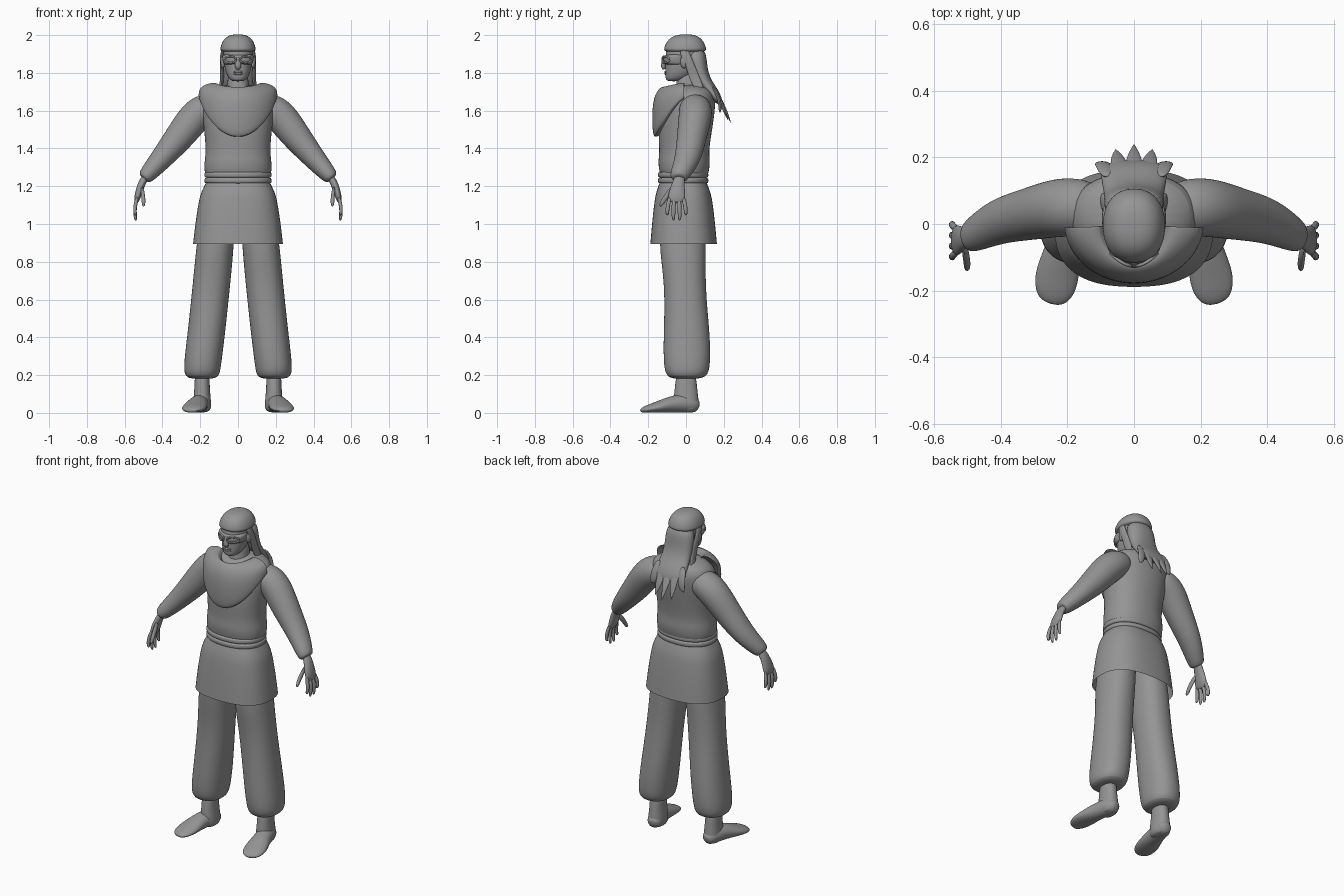
import bpy, bmesh
from math import sin, cos, pi, copysign
from mathutils import Vector

if "Cube" in bpy.data.objects:
    bpy.data.objects.remove(bpy.data.objects["Cube"])

grey = bpy.data.materials.new("plain grey")
grey.use_nodes = True
tone = (.3, .3, .3, 1)
grey.diffuse_color = tone
grey.node_tree.nodes["Principled BSDF"].inputs["Base Color"].default_value = tone


def finish(name, bm, mirror=False, levels=2):
    """Turn a bmesh into a smooth object, optionally mirrored across x."""
    bmesh.ops.recalc_face_normals(bm, faces=bm.faces)
    mesh = bpy.data.meshes.new(name)
    bm.to_mesh(mesh)
    bm.free()
    mesh.materials.append(grey)
    obj = bpy.data.objects.new(name, mesh)
    bpy.context.collection.objects.link(obj)
    if mirror:
        obj.modifiers.new("mirror", "MIRROR").use_mirror_merge = False
    if levels:
        smooth = obj.modifiers.new("smooth", "SUBSURF")
        smooth.levels = smooth.render_levels = levels
    bpy.ops.object.select_all(action="DESELECT")
    obj.select_set(True)
    bpy.context.view_layer.objects.active = obj
    bpy.ops.object.shade_smooth_by_angle(angle=pi / 4)


def skin(name, rings, caps=True, mirror=False):
    """Bridge closed rings of points into one surface."""
    bm = bmesh.new()
    rows = [[bm.verts.new(point) for point in ring] for ring in rings]
    for low, high in zip(rows, rows[1:]):
        for i in range(len(low)):
            bm.faces.new((low[i - 1], low[i], high[i], high[i - 1]))
    if caps:
        bm.faces.new(rows[0])
        bm.faces.new(rows[-1])
    finish(name, bm, mirror)


def circle(count):
    return [(cos(2 * pi * i / count), sin(2 * pi * i / count)) for i in range(count)]


def ring(z, half, front, back, x=0, square=.9):
    """Level oval with a half width and a front and back limit."""
    middle, depth = (front + back) / 2, (back - front) / 2
    return [(x + half * copysign(abs(c) ** square, c),
             middle + depth * copysign(abs(s) ** square, s), z) for c, s in circle(24)]


def joint(x, y, z, wide, thick):
    """One stop on a limb: position, radius along its axis, other radius."""
    return Vector((x, y, z)), wide, thick


def limb(name, joints, axis=(0, 1, 0), count=16, mirror=True):
    """Ovals set square to the path through the joints."""
    rings = []
    for k, (place, wide, thick) in enumerate(joints):
        ahead, behind = joints[min(k + 1, len(joints) - 1)], joints[max(k - 1, 0)]
        along = (ahead[0] - behind[0]).normalized()
        across = Vector(axis)
        across = (across - along * across.dot(along)).normalized()
        normal = along.cross(across)
        rings.append([place + across * wide * c + normal * thick * s for c, s in circle(count)])
    skin(name, rings, mirror=mirror)


def blob(name, centre, size, mirror=False):
    bm = bmesh.new()
    bmesh.ops.create_uvsphere(bm, u_segments=16, v_segments=10, radius=1)
    for vert in bm.verts:
        vert.co = Vector(centre) + vert.co * Vector(size)
    finish(name, bm, mirror, levels=0)


# Tunic body, bloused over the belt
skin("tunic", [ring(z=1.23, half=.15, front=-.12, back=.1),
               ring(z=1.26, half=.18, front=-.14, back=.12),
               ring(z=1.33, half=.18, front=-.15, back=.13),
               ring(z=1.38, half=.17, front=-.14, back=.12),
               ring(z=1.5, half=.18, front=-.15, back=.14),
               ring(z=1.64, half=.2, front=-.13, back=.16),
               ring(z=1.7, half=.18, front=-.08, back=.15),
               ring(z=1.74, half=.09, front=-.04, back=.1)])

# Belt of two wraps
for name, height in (("belt_upper", 1.26), ("belt_lower", 1.23)):
    wrap = []
    for rise, swell in ((-.02, 0), (-.01, .01), (.01, .01), (.02, 0)):
        wrap.append(ring(z=height + rise, half=.17 + swell, front=-.14 - swell, back=.11 + swell))
    skin(name, wrap)

# Flared skirt, open at the hem
skirt = []
for step in range(7):
    fall = step / 6
    flare = fall ** .5
    skirt.append(ring(z=1.22 - fall * .325, half=.17 + flare * .07,
                      front=-.14 - flare * .05, back=.11 + flare * .055, square=.8))
skin("skirt", skirt, caps=False)

# Trousers gathered at the ankle
skin("trouser_leg", [ring(x=.1, z=1.1, half=.09, front=-.12, back=.09),
                     ring(x=.12, z=.9, half=.1, front=-.15, back=.11),
                     ring(x=.14, z=.68, half=.1, front=-.11, back=.1),
                     ring(x=.17, z=.4, half=.1, front=-.12, back=.13),
                     ring(x=.19, z=.24, half=.1, front=-.12, back=.13),
                     ring(x=.19, z=.19, half=.09, front=-.1, back=.11),
                     ring(x=.19, z=.18, half=.05, front=-.06, back=.06)], mirror=True)

# Bare feet turned outward
skin("ankle", [ring(x=.19, z=.24, half=.04, front=-.05, back=.05),
               ring(x=.19, z=.12, half=.04, front=-.06, back=.06),
               ring(x=.19, z=.05, half=.05, front=-.07, back=.07),
               ring(x=.19, z=0, half=.045, front=-.06, back=.065)], mirror=True)
limb("foot", [joint(x=.18, y=.07, z=.03, wide=.03, thick=.03),
              joint(x=.19, y=.03, z=.05, wide=.05, thick=.05),
              joint(x=.21, y=-.06, z=.05, wide=.05, thick=.05),
              joint(x=.23, y=-.15, z=.03, wide=.07, thick=.03),
              joint(x=.24, y=-.21, z=.02, wide=.06, thick=.02),
              joint(x=.25, y=-.24, z=.01, wide=.03, thick=.01)], axis=(1, .3, 0))

# Sleeves with soft cuffs
limb("sleeve", [joint(x=.1, y=.05, z=1.63, wide=.07, thick=.06),
                joint(x=.17, y=.05, z=1.61, wide=.09, thick=.09),
                joint(x=.23, y=.05, z=1.57, wide=.09, thick=.09),
                joint(x=.31, y=.03, z=1.46, wide=.08, thick=.08),
                joint(x=.41, y=.01, z=1.34, wide=.07, thick=.06),
                joint(x=.49, y=-.04, z=1.25, wide=.05, thick=.045),
                joint(x=.5, y=-.04, z=1.24, wide=.04, thick=.03)])

# Hands
limb("palm", [joint(x=.48, y=-.03, z=1.26, wide=.03, thick=.02),
              joint(x=.51, y=-.04, z=1.22, wide=.03, thick=.02),
              joint(x=.53, y=-.05, z=1.15, wide=.05, thick=.02),
              joint(x=.54, y=-.05, z=1.11, wide=.04, thick=.01)])
for k, name in enumerate(("index", "middle", "ring", "little")):
    offset = k - 1.5
    y = -.05 + offset * .023
    tip = 1.01 + offset * offset * .015
    limb(name + "_finger", [joint(x=.53, y=y, z=1.15, wide=.012, thick=.012),
                            joint(x=.55, y=y + offset * .01, z=1.08, wide=.012, thick=.01),
                            joint(x=.54, y=y + offset * .01, z=tip, wide=.01, thick=.01)], count=8)
limb("thumb", [joint(x=.51, y=-.06, z=1.2, wide=.02, thick=.01),
               joint(x=.5, y=-.11, z=1.14, wide=.015, thick=.012),
               joint(x=.5, y=-.14, z=1.09, wide=.01, thick=.01)], count=8)


# Draped hood collar, hanging to a point at front and back
def drape(half, front, back, side, front_drop, back_drop):
    points = []
    for c, s in circle(32):
        reach, drop = (front, front_drop) if c > 0 else (-back, back_drop)
        points.append((half * s, reach * abs(c), side - drop * abs(c) ** 1.5))
    return points


skin("hood_collar", [drape(half=.19, front=-.14, back=.14, side=1.67, front_drop=.15, back_drop=.2),
                     drape(half=.21, front=-.17, back=.17, side=1.67, front_drop=.17, back_drop=.22),
                     drape(half=.21, front=-.17, back=.18, side=1.7, front_drop=.17, back_drop=.2),
                     drape(half=.2, front=-.15, back=.18, side=1.73, front_drop=.13, back_drop=.1),
                     drape(half=.15, front=-.12, back=.16, side=1.75, front_drop=.1, back_drop=.05),
                     drape(half=.1, front=-.1, back=.12, side=1.75, front_drop=.06, back_drop=.01),
                     drape(half=.08, front=-.08, back=.09, side=1.69, front_drop=.03, back_drop=0)],
     caps=False)
skin("undershirt_neckline", [ring(z=1.64, half=.1, front=-.1, back=.09),
                             ring(z=1.69, half=.08, front=-.08, back=.08),
                             ring(z=1.71, half=.06, front=-.06, back=.07)])

# Neck and head
skin("neck", [ring(z=1.66, half=.08, front=-.07, back=.08),
              ring(z=1.72, half=.055, front=-.05, back=.07),
              ring(z=1.82, half=.055, front=-.05, back=.07)])
skin("head", [ring(z=1.755, half=.03, front=-.1, back=-.03),
              ring(z=1.77, half=.05, front=-.11, back=.01),
              ring(z=1.81, half=.07, front=-.11, back=.06),
              ring(z=1.9, half=.08, front=-.11, back=.1),
              ring(z=1.95, half=.08, front=-.1, back=.1)])
limb("nose", [joint(x=0, y=-.11, z=1.89, wide=.01, thick=.01),
              joint(x=0, y=-.125, z=1.83, wide=.02, thick=.015),
              joint(x=0, y=-.11, z=1.82, wide=.01, thick=.01)], axis=(1, 0, 0), mirror=False)
for name, height in (("upper_lip", 1.805), ("lower_lip", 1.795)):
    blob(name, (0, -.105, height), (.025, .01, .007))
blob("ear", (.08, -.01, 1.86), (.013, .02, .036), mirror=True)

# Eye mask with raised eye frames
skin("eye_mask", [ring(z=1.84, half=.07, front=-.1, back=.02),
                  ring(z=1.85, half=.08, front=-.12, back=.02),
                  ring(z=1.89, half=.085, front=-.12, back=.02),
                  ring(z=1.9, half=.08, front=-.1, back=.02)])
frame = []
for c, s in circle(16) + circle(16)[:1]:
    x = .04 + .03 * c
    frame.append(joint(x=x, y=-.126 + 8 * x * x, z=1.87 + .018 * s, wide=.006, thick=.006))
limb("eye_frame", frame, count=6)

# Domed hair cap
cap = []
for step in range(6):
    climb = step * pi / 11
    shrink = cos(climb) ** .7
    cap.append(ring(z=1.905 + .1 * sin(climb), half=.097 * shrink,
                    front=-.12 * shrink, back=.11 * shrink))
skin("hair_cap", cap)

# Long hair sweeping back, with a lock beside each ear
skin("long_hair", [ring(z=1.94, half=.09, front=-.02, back=.11),
                   ring(z=1.82, half=.09, front=.02, back=.11),
                   ring(z=1.75, half=.09, front=.05, back=.14),
                   ring(z=1.7, half=.1, front=.1, back=.18),
                   ring(z=1.63, half=.1, front=.16, back=.2)])
limb("side_lock", [joint(x=.08, y=-.02, z=1.93, wide=.03, thick=.01),
                   joint(x=.09, y=.02, z=1.85, wide=.02, thick=.01),
                   joint(x=.08, y=.04, z=1.78, wide=.03, thick=.01),
                   joint(x=.1, y=.09, z=1.68, wide=.02, thick=.01)])

# Fan of pointed hair strands
for k, name in enumerate(("far_right", "right", "centre", "left", "far_left")):
    side = k - 2
    sweep = side * side * .015
    limb(name + "_strand", [joint(x=side * .04, y=.14, z=1.73, wide=.02, thick=.01),
                            joint(x=side * .045, y=.18, z=1.66, wide=.03, thick=.01),
                            joint(x=side * .05, y=.21 - sweep / 2, z=1.6, wide=.02, thick=.01),
                            joint(x=side * .055, y=.24 - sweep, z=1.53 + sweep, wide=0, thick=0)],
         axis=(1, 0, 0), count=8, mirror=False)
